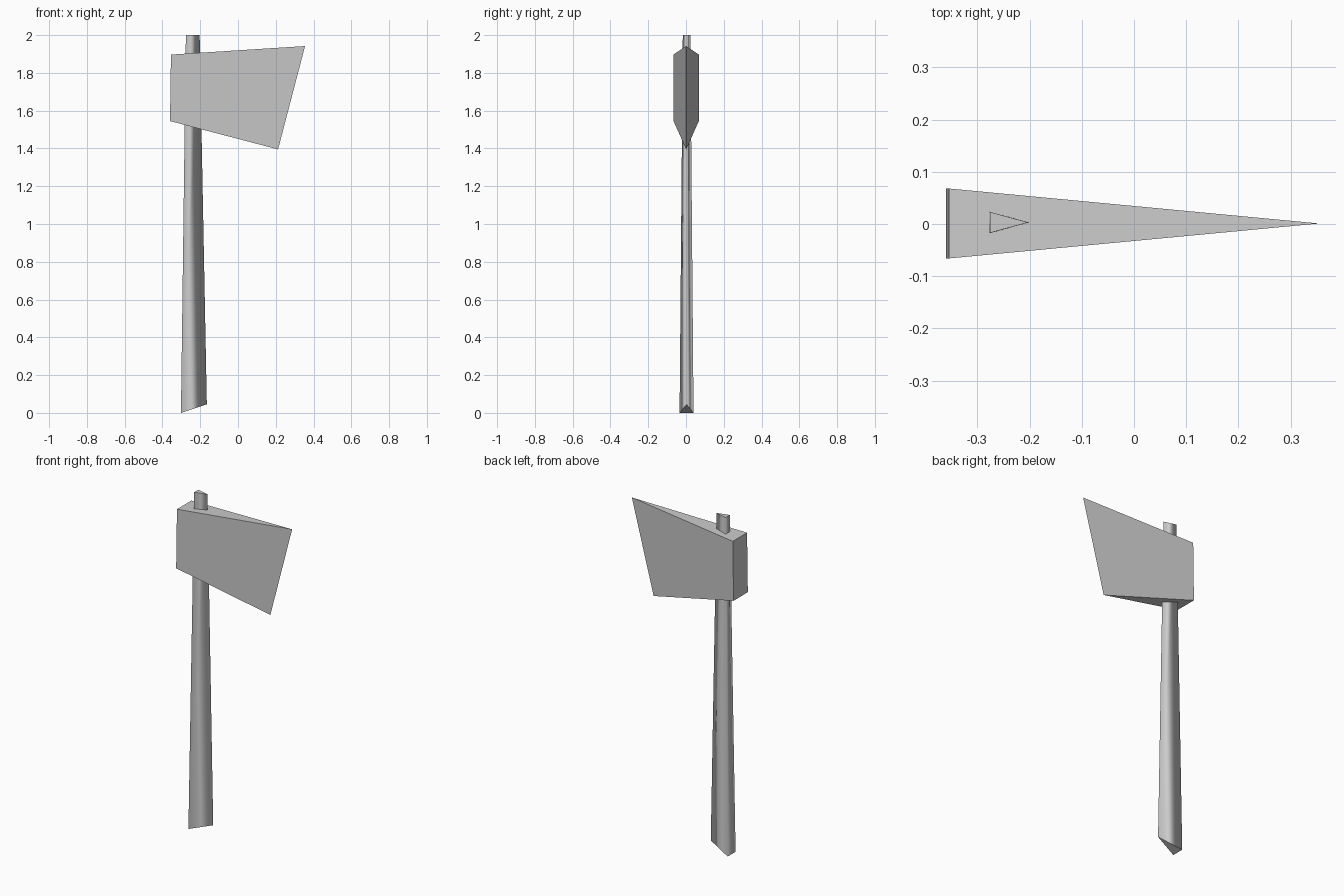
import bpy
import bmesh

if "Cube" in bpy.data.objects:
    bpy.data.objects.remove(bpy.data.objects["Cube"])


def loft(name, lower, upper, smooth_sides=False):
    """Closed solid between two matching rings of points."""
    bm = bmesh.new()
    a = [bm.verts.new(p) for p in lower]
    b = [bm.verts.new(p) for p in upper]
    n = len(a)
    caps = [bm.faces.new(a[::-1]), bm.faces.new(b)]
    for i in range(n):
        j = (i + 1) % n
        bm.faces.new((a[i], a[j], b[j], b[i])).smooth = smooth_sides
    for cap in caps:
        for e in cap.edges:
            e.smooth = False
    bmesh.ops.recalc_face_normals(bm, faces=bm.faces)
    mesh = bpy.data.meshes.new(name)
    bm.to_mesh(mesh)
    bm.free()
    obj = bpy.data.objects.new(name, mesh)
    bpy.context.collection.objects.link(obj)
    return obj


def wedge(back, front, half, y=0.0):
    """Triangle ring: flat back of given half width, point at the front."""
    (xb, zb), (xf, zf) = back, front
    return [(xb, y - half, zb), (xf, y, zf), (xb, y + half, zb)]


# Tapered three-sided handle with slanted butt
loft("handle",
     wedge((-0.302, 0.0), (-0.165, 0.045), 0.037, 0.003),
     wedge((-0.276, 2.0), (-0.203, 2.0), 0.020, 0.003),
     smooth_sides=True)

# Wedge-shaped axe head
loft("axe_head",
     wedge((-0.360, 1.545), (0.212, 1.395), 0.067, 0.001),
     wedge((-0.355, 1.897), (0.355, 1.942), 0.067, 0.001))
